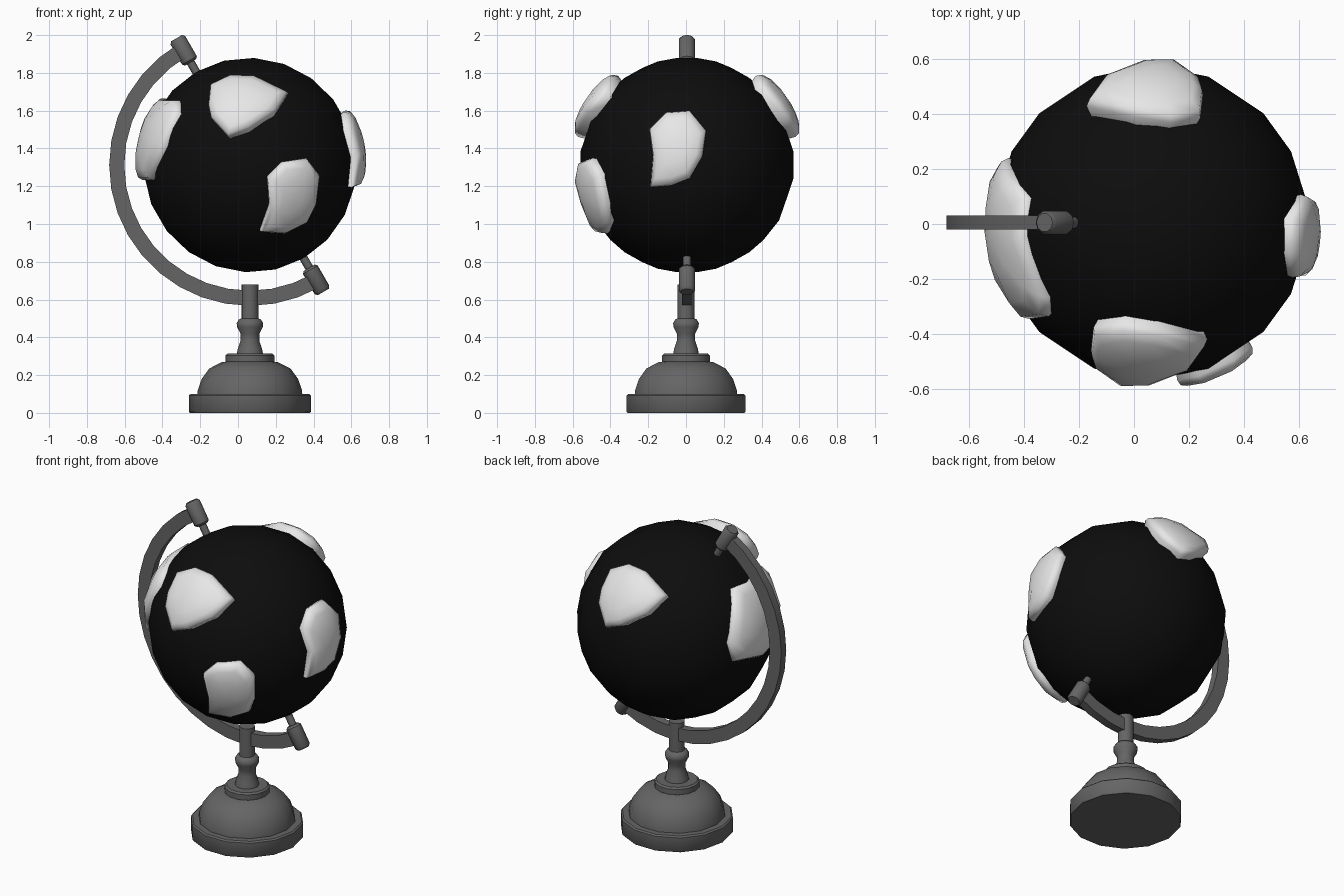
import bpy, bmesh, math
from mathutils import Vector, Matrix

if "Cube" in bpy.data.objects:
    bpy.data.objects.remove(bpy.data.objects["Cube"], do_unlink=True)

CENTRE = Vector((0.063, 0.005, 1.312))
TILT = math.radians(-30)


def material(name, value):
    mat = bpy.data.materials.new(name)
    mat.use_nodes = True
    colour = (value, value, value, 1)
    mat.diffuse_color = colour
    mat.node_tree.nodes["Principled BSDF"].inputs["Base Color"].default_value = colour
    return mat


GREY = material("dark grey metal", 0.13)
BLACK = material("black ocean", 0.004)
WHITE = material("pale land", 0.8)


def finish(name, bm, mat, angle=40):
    bmesh.ops.recalc_face_normals(bm, faces=bm.faces)
    mesh = bpy.data.meshes.new(name)
    bm.to_mesh(mesh)
    bm.free()
    mesh.materials.append(mat)
    obj = bpy.data.objects.new(name, mesh)
    bpy.context.collection.objects.link(obj)
    bpy.ops.object.select_all(action="DESELECT")
    obj.select_set(True)
    bpy.context.view_layer.objects.active = obj
    bpy.ops.object.shade_smooth_by_angle(angle=math.radians(angle))
    return obj


def bridge(bm, a, b):
    n = len(a)
    for i in range(n):
        j = (i + 1) % n
        bm.faces.new((a[i], a[j], b[j], b[i]))


def lathe(name, profile, sides, matrix, mat=GREY):
    """Turn (radius, height) points around the z axis and cap both ends."""
    bm = bmesh.new()
    rings = []
    for r, z in profile:
        turns = [math.tau * i / sides for i in range(sides)]
        rings.append([bm.verts.new((r * math.cos(t), r * math.sin(t), z)) for t in turns])
    for a, b in zip(rings, rings[1:]):
        bridge(bm, a, b)
    bm.faces.new(rings[0])
    bm.faces.new(rings[-1])
    bm.transform(matrix)
    return finish(name, bm, mat)


# Turned stand
floor = Matrix.Translation((CENTRE.x, 0, 0))
lathe("base_disc", [(0.318, 0), (0.323, 0.006), (0.323, 0.092), (0.314, 0.1)], 14, floor)
lathe("base_dome", [(0.278, 0.09), (0.276, 0.12), (0.255, 0.18), (0.215, 0.235),
                    (0.15, 0.268), (0.1, 0.275)], 14, floor)
lathe("base_collar", [(0.12, 0.265), (0.129, 0.272), (0.129, 0.305), (0.118, 0.314)], 14, floor)
lathe("turned_neck", [(0.07, 0.31), (0.064, 0.34), (0.05, 0.38), (0.05, 0.42), (0.068, 0.455),
                      (0.07, 0.475), (0.058, 0.495), (0.045, 0.5)], 14, floor)
lathe("post", [(0.045, 0.49), (0.045, 0.68)], 14, floor)

# Half-ring arm
bm = bmesh.new()
steps = 18
rings = []
for i in range(steps + 1):
    a = math.radians(120) + math.pi * i / steps
    rings.append([bm.verts.new(CENTRE + Vector((r * math.cos(a), y, r * math.sin(a))))
                  for r, y in ((0.665, -0.025), (0.745, -0.025), (0.745, 0.025), (0.665, 0.025))])
for a, b in zip(rings, rings[1:]):
    bridge(bm, a, b)
bm.faces.new(rings[0])
bm.faces.new(rings[-1])
finish("arm", bm, GREY, 30)

# Tilted axle pins with their end caps
axle = Matrix.Translation(CENTRE) @ Matrix.Rotation(TILT, 4, "Y")
for label, flip in (("top", 0), ("bottom", math.pi)):
    end = axle @ Matrix.Rotation(flip, 4, "X")
    lathe(label + "_pin", [(0.022, 0.5), (0.022, 0.68)], 10, end)
    lathe(label + "_cap", [(0.034, 0.628), (0.045, 0.64), (0.045, 0.762), (0.034, 0.776)], 10, end)

# Globe
bm = bmesh.new()
bmesh.ops.create_uvsphere(bm, u_segments=18, v_segments=11, radius=0.57)
bm.transform(axle)
finish("globe", bm, BLACK, 60)


def land(name, outline, axis, sign, height, half_turn=False):
    """Raise a domed patch on the globe from an outline drawn across one axis."""
    bm = bmesh.new()

    def place(across, up, radius):
        side = across - (CENTRE.x if axis == "y" else CENTRE.y)
        rise = up - CENTRE.z
        depth = sign * math.sqrt(max(0.6 ** 2 - side ** 2 - rise ** 2, 0))
        d = Vector((side, depth, rise) if axis == "y" else (depth, side, rise))
        return bm.verts.new(CENTRE + d.normalized() * radius)

    n = len(outline)
    mid = [sum(p[k] for p in outline) / n for k in (0, 1)]
    rings = []
    for t, drop in ((1, 0.1), (1, 0.035), (0.93, 0.014), (0.75, 0.004), (0.4, 0)):
        rings.append([place(mid[0] + (p[0] - mid[0]) * t, mid[1] + (p[1] - mid[1]) * t,
                            height - drop) for p in outline])
    for a, b in zip(rings, rings[1:]):
        bridge(bm, a, b)
    tip = place(*mid, height)
    for i in range(n):
        bm.faces.new((rings[-1][i], rings[-1][(i + 1) % n], tip))
    if half_turn:
        pivot = Matrix.Translation((0.047, 0.005, 0))
        bm.transform(pivot @ Matrix.Rotation(math.pi, 4, "Z") @ pivot.inverted())
    finish(name, bm, WHITE, 80)


# Raised land
upper = [(-0.155, 1.63), (-0.145, 1.73), (-0.04, 1.78), (0.09, 1.775), (0.265, 1.69),
         (0.2, 1.59), (0.06, 1.5), (-0.05, 1.46), (-0.14, 1.56)]
lower = [(0.16, 1.25), (0.24, 1.33), (0.37, 1.35), (0.44, 1.26), (0.42, 1.1),
         (0.37, 1.0), (0.25, 0.94), (0.12, 0.95), (0.17, 1.1)]
left = [(-0.2, 1.51), (-0.11, 1.6), (0.02, 1.61), (0.11, 1.5), (0.09, 1.36),
        (0.02, 1.24), (-0.08, 1.2), (-0.195, 1.19), (-0.18, 1.36)]
right = [(-0.35, 1.6), (-0.28, 1.67), (-0.05, 1.67), (0.1, 1.68), (0.18, 1.55),
         (0.25, 1.4), (0.22, 1.27), (0, 1.23), (-0.25, 1.23), (-0.36, 1.42)]
land("front_upper_land", upper, "y", -1, 0.64)
land("back_upper_land", upper, "y", -1, 0.64, True)
land("front_lower_land", lower, "y", -1, 0.618)
land("left_land", left, "x", 1, 0.617)
land("right_land", right, "x", -1, 0.61)
